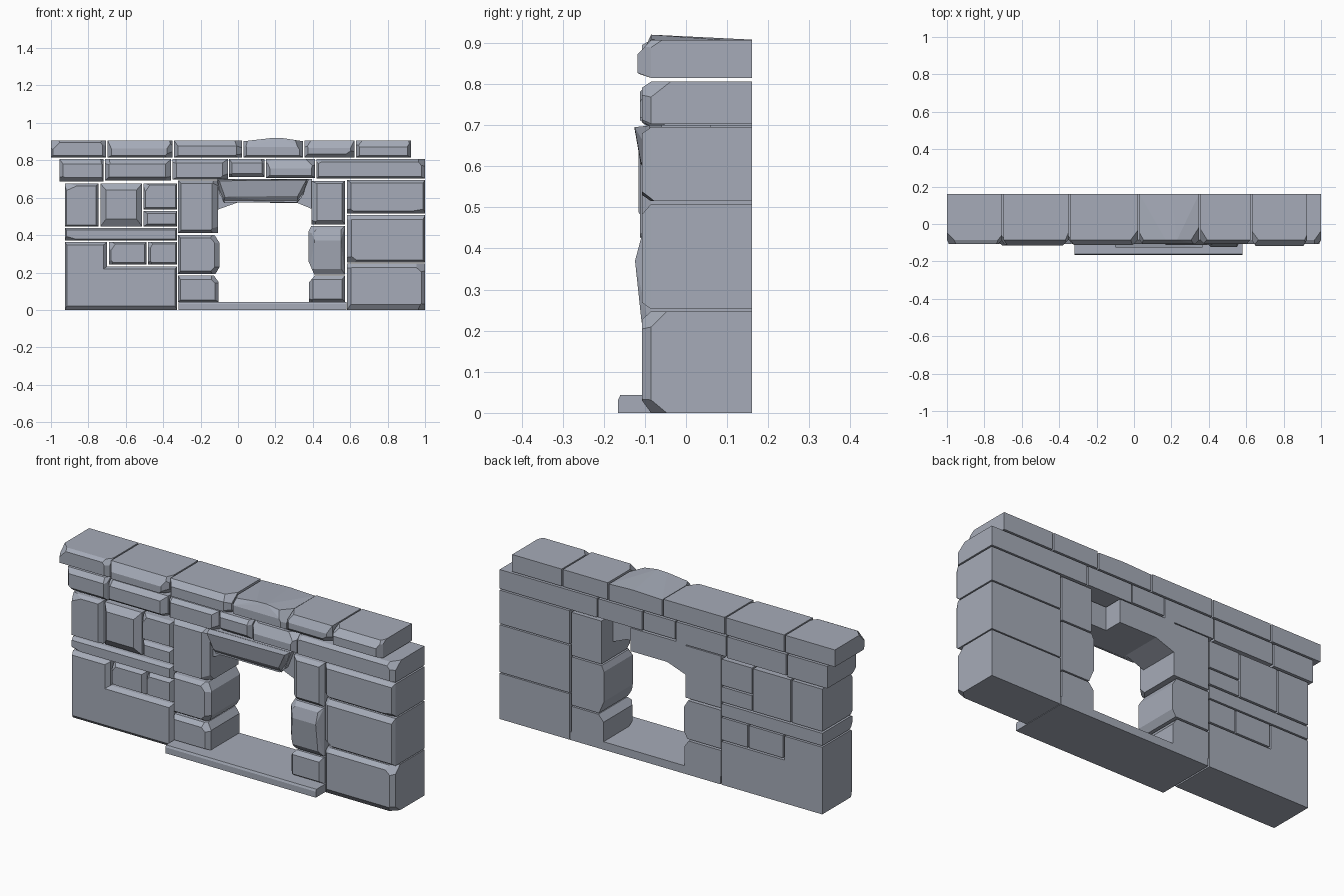
import bpy, bmesh
from mathutils import Vector

BACK = 0.16
SLATE = bpy.data.materials.new("slate")
SLATE.diffuse_color = (.38, .41, .48, 1)


def finish(bm, name):
    bmesh.ops.recalc_face_normals(bm, faces=bm.faces[:])
    me = bpy.data.meshes.new(name)
    bm.to_mesh(me)
    bm.free()
    me.materials.append(SLATE)
    bpy.context.collection.objects.link(bpy.data.objects.new(name, me))


def stone(name, x0, x1, z0, z1, inset=(.015, .015, .015, .015), chops=(), extra=(),
          front=-.107, shoulder=-.085):
    """Block with a bevelled front (insets left, right, bottom, top), chopped corners
    (corner, x size, z size, y depth; depth 0 = cut right through) and extra hull points."""
    l, r, b, t = inset
    pts = [(x, y, z) for x in (x0, x1) for z in (z0, z1) for y in (BACK, shoulder)]
    pts += [(x, front, z) for x in (x0 + l, x1 - r) for z in (z0 + b, z1 - t)]
    bm = bmesh.new()
    for p in pts + list(extra):
        bm.verts.new(p)
    bmesh.ops.convex_hull(bm, input=bm.verts[:])
    bmesh.ops.delete(bm, geom=[v for v in bm.verts if not v.link_faces], context='VERTS')
    bmesh.ops.dissolve_limit(bm, angle_limit=.01, verts=bm.verts[:], edges=bm.edges[:])
    for corner, a, c, d in chops:
        sx, xc = (-1, x0) if 'l' in corner else (1, x1)
        sz, zc = (-1, z0) if 'b' in corner else (1, z1)
        no = Vector((sx / a, -1 / d if d else 0, sz / c))
        cut = bmesh.ops.bisect_plane(bm, geom=bm.verts[:] + bm.edges[:] + bm.faces[:],
                                     plane_co=(xc - sx * a, front, zc), plane_no=no,
                                     clear_outer=True)['geom_cut']
        bmesh.ops.holes_fill(bm, edges=[e for e in cut if isinstance(e, bmesh.types.BMEdge)])
    finish(bm, name)


def prism(name, outline, y0, y1):
    """x-z outline extruded along y."""
    bm = bmesh.new()
    f = bm.faces.new([bm.verts.new((x, y0, z)) for x, z in outline])
    ext = bmesh.ops.extrude_face_region(bm, geom=[f])['geom']
    bmesh.ops.translate(bm, vec=(0, y1 - y0, 0),
                        verts=[v for v in ext if isinstance(v, bmesh.types.BMVert)])
    finish(bm, name)


# Coping course
Z0, Z1 = .815, .907
stone("coping_1", -1, -.705, Z0, Z1, (.01, .02, .01, .012), [('tl', .06, .06, .06), ('tr', .04, .05, .05)])
stone("coping_2", -.697, -.35, Z0, Z1, (.02, .03, .01, .045), [('br', .05, .05, .08), ('tr', .03, .05, .07)],
      front=-.115)
stone("coping_3", -.342, .022, Z0, Z1, (.02, .03, .01, .03), [('tr', .06, .06, .08), ('br', .05, .04, .05)],
      front=-.112)
stone("coping_4", .03, .348, Z0, .902, (.015, .02, .012, .03), [('tl', .03, .05, .06), ('tr', .05, .07, .09)],
      extra=[(.17, -.085, .918), (.23, -.085, .92), (.2, .16, .908)])
stone("coping_5", .355, .622, Z0, Z1, (.02, .02, .02, .04), [('tl', .05, .05, .08), ('br', .07, .05, .06)])
stone("coping_6", .63, .925, Z0, Z1, (.02, .02, .012, .035), [('tl', .06, .04, .08), ('tr', .03, .04, .06)],
      front=-.118)

# Second course
Z1 = .806
stone("course_1", -.955, -.718, .687, Z1, (.02, .01, .02, .025), [('bl', .06, .04, .05), ('tr', .03, .04, .05)])
stone("course_2", -.71, -.357, .692, Z1, (.02, .03, .02, .025), [('br', .05, .04, .06), ('tl', .05, .05, .05)],
      front=-.112)
stone("course_3", -.35, -.053, .697, Z1, (.02, .03, .01, .02), [('br', .05, .05, .06), ('tl', .04, .04, .04)])
stone("course_4", -.047, .143, .71, Z1, (.015, .015, .02, .02), [('tr', .03, .04, .05), ('bl', .03, .03, .05)])
stone("course_5", .15, .412, .705, Z1, (.02, .02, .015, .05), [('tl', .07, .04, .05), ('tr', .08, .05, .07)],
      front=-.112)
stone("course_6", .42, 1, .703, Z1, (.01, .02, .01, .015), [('tr', .05, .055, .07), ('tl', .05, .03, .04)])

# Left panel
stone("left_upper_1", -.925, -.745, .447, .675, (.008, .015, .008, .012), [('tl', .09, .04, .03)])
stone("left_upper_2", -.735, -.513, .447, .675, (.03, .03, .04, .035), front=-.115)
stone("left_upper_3", -.505, -.325, .537, .677, (.01, .01, .012, .01), [('tl', .04, .06, .03)])
stone("left_upper_4", -.505, -.325, .447, .528, (.02, .01, .012, .012))
stone("left_band", -.925, -.325, .37, .437, (.008, .01, .008, .01), [('bl', .09, .025, .03)])
stone("left_infill_1", -.69, -.488, .242, .362, (.012, .012, .012, .01), [('tl', .04, .06, .04), ('bl', .03, .04, .04)])
stone("left_infill_2", -.48, -.325, .242, .362, (.012, .01, .012, .01), [('tl', .03, .05, .04), ('bl', .03, .03, .04)])
stone("left_base", -.925, -.325, 0, .233, (.01, .012, .022, .015))
stone("left_base_step", -.925, -.7, .2, .362, (.01, .02, 0, .015))

# Left jamb, rounded toward the opening
stone("left_jamb_top", -.32, -.108, .412, .692, (.015, .03, .015, .015), [('br', .05, .06, .06), ('tr', .04, .05, .06)],
      front=-.112)
stone("left_jamb_mid", -.32, -.1, .193, .4, (.012, .025, .015, .015),
      [('tr', .025, .04, 0), ('br', .02, .035, 0), ('tr', .06, .07, .06), ('br', .06, .06, .06)])
stone("left_jamb_low", -.32, -.103, .043, .183, (.012, .02, .01, .02),
      [('tr', .025, .035, 0), ('tr', .06, .06, .06)])

# Right jamb
stone("right_jamb_top", .393, .572, .458, .69, (.03, .015, .02, .015), [('bl', .04, .04, .05)])
stone("right_jamb_mid", .377, .572, .19, .45, (.03, .02, .03, .02),
      [('bl', .03, .07, 0), ('tl', .015, .03, 0), ('tl', .06, .06, .05)], front=-.108,
      extra=[(.41, -.124, .37), (.55, -.124, .37)])
stone("right_jamb_low", .38, .572, .043, .183, (.02, .015, .015, .02), [('tl', .03, .035, 0), ('bl', .03, .03, .05)])

# Right pillar
stone("pillar_low", .583, 1, 0, .247, (.02, .02, .03, .02),
      [('tr', .07, .06, .06), ('br', .06, .05, .06), ('tl', .05, .04, .05)])
stone("pillar_mid", .583, 1, .253, .508, (.025, .01, .015, .025), [('bl', .07, .05, .05), ('tl', .05, .05, .04)])
stone("pillar_top", .583, 1, .515, .695, (.02, .01, .015, .015), [('br', .15, .025, .03), ('bl', .05, .04, .05)])

# Lintel: splayed backing (recessed on one side) and bulging front
prism("lintel_backing", [(-.112, .70), (.22, .70), (.22, .575), (0, .575), (-.112, .535)], -.06, BACK)
prism("lintel_bracket", [(.22, .70), (.395, .70), (.395, .54), (.31, .575), (.22, .575)], -.06, .06)
prism("lintel_shoulder", [(-.112, .70), (.38, .70), (.34, .6), (.31, .575), (-.07, .575), (-.1, .62)], -.09, -.055)
bm = bmesh.new()
for x, y, z in [(-.11, -.08, .7), (.375, -.08, .7), (-.1, -.125, .69), (.365, -.125, .695), (-.07, -.11, .605),
                (.32, -.11, .61), (-.075, -.08, .575), (.315, -.08, .572), (-.1, -.08, .63), (.35, -.08, .62)]:
    bm.verts.new((x, y, z))
bmesh.ops.convex_hull(bm, input=bm.verts[:])
finish(bm, "lintel_front")

# Threshold slab with eased front top edge
bm = bmesh.new()
outline = [(BACK, 0), (-.165, 0), (-.165, .032), (-.16, .043), (BACK, .043)]
for x in (-.317, .58):
    for y, z in outline:
        bm.verts.new((x, y, z))
bmesh.ops.convex_hull(bm, input=bm.verts[:])
bmesh.ops.dissolve_limit(bm, angle_limit=.01, verts=bm.verts[:], edges=bm.edges[:])
finish(bm, "threshold")
